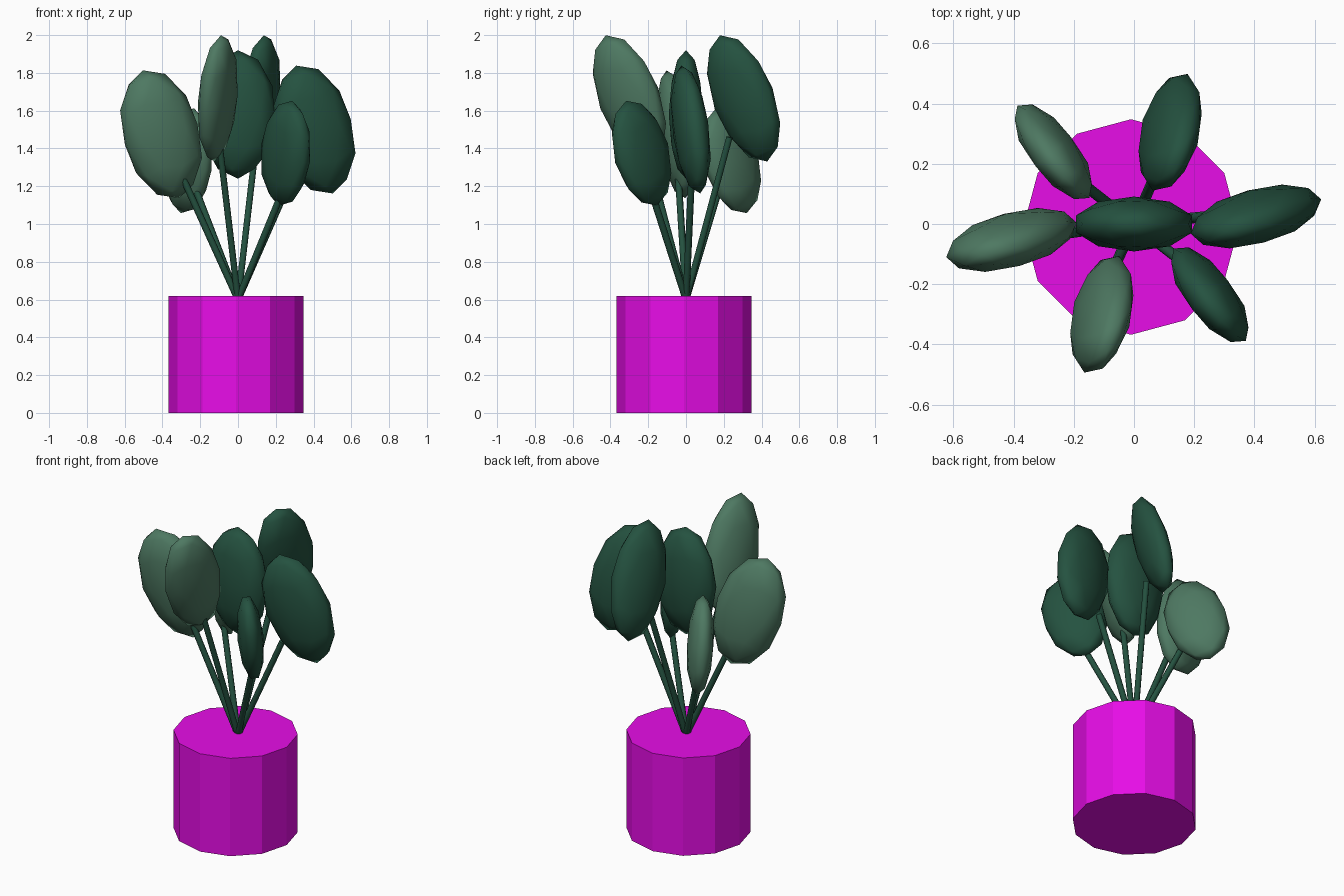
import bpy
from math import radians, cos, sin, pi
from mathutils import Vector, Matrix

if "Cube" in bpy.data.objects:
    bpy.data.objects.remove(bpy.data.objects["Cube"])


def material(name, rgb):
    m = bpy.data.materials.new(name)
    m.diffuse_color = (*rgb, 1)
    m.use_nodes = True
    m.node_tree.nodes["Principled BSDF"].inputs["Base Color"].default_value = m.diffuse_color
    return m


PINK = material("pink", (0.80, 0.004, 0.80))
DARK = material("dark_green", (0.018, 0.084, 0.051))
LIGHT = material("light_green", (0.076, 0.19, 0.122))


def finish(name, mat, smooth):
    ob = bpy.context.object
    ob.name = name
    ob.data.materials.append(mat)
    for p in ob.data.polygons:
        p.use_smooth = smooth
    return ob


def leaf(name, centre, radii, long_axis, heading, mat):
    """Flattened low-poly ball: radii are width, thickness, length."""
    bpy.ops.mesh.primitive_ico_sphere_add(subdivisions=2, radius=1.015)
    ob = finish(name, mat, True)
    up = Vector(long_axis).normalized()
    a = radians(heading)
    thin = up.cross(Vector((cos(a), sin(a), 0))).normalized()
    wide = thin.cross(up)
    rot = Matrix((wide, thin, up)).transposed().to_4x4()
    ob.data.transform(rot @ Matrix.Diagonal((*radii, 1)))
    ob.location = centre


def stem(name, end):
    a, b = Vector((0, 0, 0.60)), Vector(end)
    d = b - a
    bpy.ops.mesh.primitive_cylinder_add(vertices=8, radius=0.018, depth=d.length)
    ob = finish(name, DARK, False)
    ob.data.transform(d.to_track_quat('Z', 'Y').to_matrix().to_4x4())
    ob.location = (a + b) / 2
    bpy.ops.object.shade_smooth_by_angle(angle=radians(50))


# Twelve-sided pot
bpy.ops.mesh.primitive_cylinder_add(vertices=12, radius=0.358, depth=0.62,
                                    location=(-0.01, -0.01, 0.31))
finish("pot", PINK, False)

# Central leaf
leaf("centre_leaf", (0, 0, 1.58), (0.2, 0.09, 0.335), (0, 0, 1), 0, DARK)

# Opposite pairs: radii, long axis, heading, then (name, centre, stem end, material)
pairs = [
    ((0.205, 0.088, 0.35), (-0.27, -0.14, 0.95), 12,
     [("right", (0.405, 0.025, 1.50), (0.29, 0.03, 1.26), DARK),
      ("left", (-0.407, -0.053, 1.475), (-0.29, -0.04, 1.24), LIGHT)]),
    ((0.175, 0.08, 0.352), (0.047, -0.35, 0.935), 66,
     [("back", (0.12, 0.305, 1.665), (0.10, 0.23, 1.46), DARK),
      ("front", (-0.107, -0.30, 1.665), (-0.10, -0.22, 1.44), LIGHT)]),
    ((0.18, 0.075, 0.287), (0.12, -0.28, 0.95), -50,
     [("front_right", (0.252, -0.235, 1.375), (0.23, -0.18, 1.16), DARK),
      ("back_left", (-0.268, 0.24, 1.335), (-0.23, 0.18, 1.20), LIGHT)]),
]
for radii, axis, heading, items in pairs:
    for name, centre, end, mat in items:
        leaf(name + "_leaf", centre, radii, axis, heading, mat)
        stem(name + "_stem", end)
